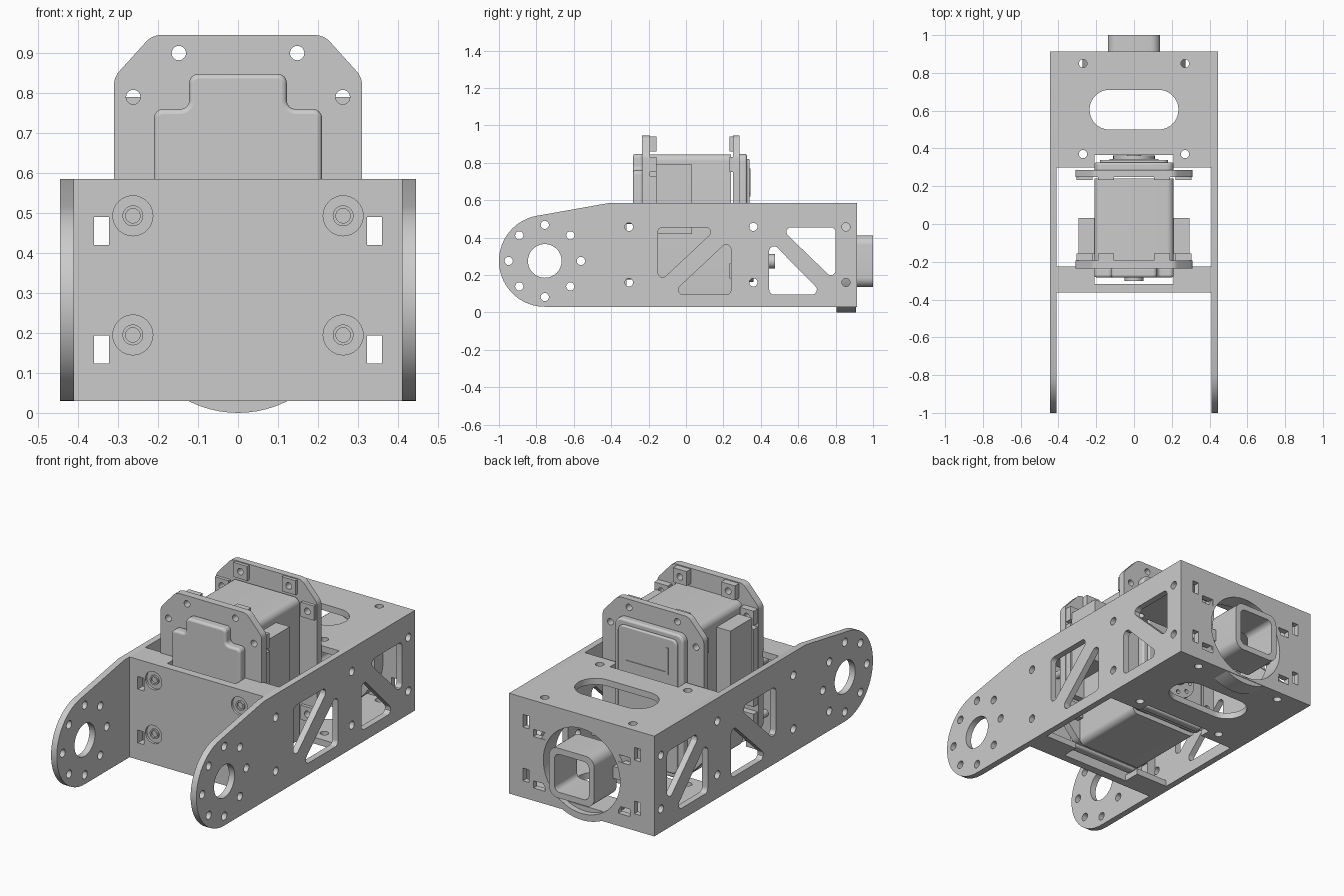
import bpy, bmesh
from math import sin, cos, pi, radians, tan
from mathutils import Vector

if "Cube" in bpy.data.objects:
    bpy.data.objects.remove(bpy.data.objects["Cube"])

AXES = {'x': lambda u, v, w: (w, u, v), 'y': lambda u, v, w: (u, w, v), 'z': lambda u, v, w: (u, v, w)}


def circle(u, v, r, n=32):
    return [(u + r * cos(2 * pi * i / n), v + r * sin(2 * pi * i / n)) for i in range(n)]


def rect(u0, u1, v0, v1):
    return [(u0, v0), (u1, v0), (u1, v1), (u0, v1)]


def rounded(pts, r, n=6):
    """Fillet every corner of a polygon."""
    out = []
    for i, p in enumerate(pts):
        p = Vector(p)
        a = (Vector(pts[i - 1]) - p).normalized()
        b = (Vector(pts[(i + 1) % len(pts)]) - p).normalized()
        half = a.angle(b) / 2
        c = p + (a + b).normalized() * r / sin(half)
        s, e = p + a * r / tan(half) - c, p + b * r / tan(half) - c
        for k in range(n + 1):
            d = s.lerp(e, k / n).normalized() * r
            out.append(tuple(c + d))
    return out


def prism(name, outline, axis, a, b, holes=(), bevel=0):
    """Extrude a profile with holes between a and b along an axis."""
    cu = bpy.data.curves.new(name, 'CURVE')
    cu.dimensions, cu.fill_mode, cu.extrude = '2D', 'BOTH', abs(b - a) / 2
    for loop in [outline, *holes]:
        sp = cu.splines.new('POLY')
        sp.points.add(len(loop) - 1)
        for pt, (u, v) in zip(sp.points, loop):
            pt.co = (u, v, 0, 1)
        sp.use_cyclic_u = True
    tmp = bpy.data.objects.new("helper", cu)
    bpy.context.collection.objects.link(tmp)
    dg = bpy.context.evaluated_depsgraph_get()
    me = bpy.data.meshes.new_from_object(tmp.evaluated_get(dg))
    bpy.data.objects.remove(tmp)
    bm = bmesh.new()
    bm.from_mesh(me)
    for v in bm.verts:
        v.co = AXES[axis](v.co.x, v.co.y, v.co.z + (a + b) / 2)
    bmesh.ops.remove_doubles(bm, verts=bm.verts, dist=1e-5)
    if not holes:
        bmesh.ops.dissolve_limit(bm, angle_limit=0.01, verts=bm.verts, edges=bm.edges)
    bmesh.ops.recalc_face_normals(bm, faces=bm.faces)
    bm.to_mesh(me)
    bm.free()
    me.name = name
    ob = bpy.data.objects.new(name, me)
    bpy.context.collection.objects.link(ob)
    bpy.ops.object.select_all(action='DESELECT')
    ob.select_set(True)
    bpy.context.view_layer.objects.active = ob
    bpy.ops.object.shade_smooth_by_angle(angle=radians(32))
    if bevel:
        m = ob.modifiers.new("edge_round", 'BEVEL')
        m.width, m.segments, m.limit_method, m.angle_limit = bevel, 3, 'ANGLE', radians(50)
    return ob


# Side plates with round pivot ends, screw holes and triangular windows
PY, PZ = -0.755, 0.275
arc = [(PY + 0.245 * cos(radians(270 - 5 * i)), PZ + 0.245 * sin(radians(270 - 5 * i))) for i in range(35)]
side = arc + [(-0.41, 0.585), (0.913, 0.585), (0.913, 0.03)]
holes = [circle(PY, PZ, 0.09, 48)]
holes += [circle(PY + 0.193 * cos(i * pi / 4), PZ + 0.193 * sin(i * pi / 4), 0.022, 20) for i in range(8)]
holes += [circle(y, z, 0.022, 20) for y in (-0.305, 0.36, 0.855) for z in (0.16, 0.457)]
holes += [rounded(t, 0.025) for t in (
    [(-0.15, 0.455), (0.17, 0.455), (-0.15, 0.155)],
    [(0.24, 0.095), (0.24, 0.395), (-0.08, 0.095)],
    [(0.80, 0.455), (0.50, 0.455), (0.80, 0.165)],
    [(0.445, 0.095), (0.445, 0.39), (0.735, 0.095)])]
for s, n in ((-1, "left"), (1, "right")):
    prism(n + "_side_plate", side, 'x', s * 0.41, s * 0.445, holes)

# Front bracket: wall with counterbores and slots, notched flanges
slots = [rect(min(s * 0.323, s * 0.36), max(s * 0.323, s * 0.36), z, z + 0.07)
         for s in (-1, 1) for z in (0.123, 0.42)]
bolts = [(s * 0.263, z) for s in (-1, 1) for z in (0.195, 0.493)]
prism("front_wall_face", rect(-0.41, 0.41, 0.03, 0.585), 'y', -0.363, -0.35,
      slots + [circle(x, z, 0.05) for x, z in bolts])
prism("front_wall", rect(-0.41, 0.41, 0.03, 0.585), 'y', -0.35, -0.318, slots)
for x, z in bolts:
    prism("front_screw_head", circle(x, z, 0.026), 'y', -0.36, -0.35, [circle(x, z, 0.018)])
    prism("front_screw", circle(x, z, 0.02, 20), 'y', -0.318, -0.23)
for n, z in (("bottom", 0.03), ("top", 0.55)):
    for s in (-1, 1):
        prism("front_%s_flange" % n, rect(min(s * 0.21, s * 0.41), max(s * 0.21, s * 0.41), -0.318, -0.225),
              'z', z, z + 0.035)

# Rear bracket: notched top and bottom plates with a long slot, and a rear wall
plate = [(-0.41, 0.30), (-0.21, 0.30), (-0.21, 0.365), (0.21, 0.365),
         (0.21, 0.30), (0.41, 0.30), (0.41, 0.88), (-0.41, 0.88)]
plate_holes = [rounded(rect(-0.235, 0.235, 0.50, 0.71), 0.104, 12)]
plate_holes += [circle(s * 0.27, y, 0.022, 20) for s in (-1, 1) for y in (0.37, 0.85)]
for n, z in (("bottom", 0.03), ("top", 0.55)):
    prism("rear_%s_plate" % n, plate, 'z', z, z + 0.035, plate_holes)
tabs = [rect(s * 0.26 - 0.035, s * 0.26 + 0.035, z, z + 0.04) for s in (-1, 1) for z in (0.10, 0.385)]
prism("rear_wall", rect(-0.41, 0.41, 0.03, 0.585), 'y', 0.88, 0.913,
      slots + tabs + [circle(0, 0.273, 0.235, 64)])

# Rear ring and square coupling tube
prism("rear_ring", circle(0, 0.273, 0.273, 72), 'y', 0.805, 0.91, [circle(0, 0.273, 0.235, 72)])
prism("coupling_tube", rounded(rect(-0.138, 0.138, 0.135, 0.411), 0.05), 'y', 0.805, 1.0,
      [rounded(rect(-0.105, 0.105, 0.168, 0.378), 0.03)])
for s in (-1, 1):
    prism("ring_spoke", rect(s * 0.19 - 0.055, s * 0.19 + 0.055, 0.24, 0.306), 'y', 0.806, 0.835)

# Motor body, covers and mounting flanges
prism("motor_body", rounded(rect(-0.21, 0.21, 0.045, 0.845), 0.035), 'y', -0.195, 0.24)
prism("motor_front_cover", rounded([(-0.21, 0.05), (0.21, 0.05), (0.21, 0.76), (0.122, 0.76),
      (0.122, 0.848), (-0.122, 0.848), (-0.122, 0.76), (-0.21, 0.76)], 0.022), 'y', -0.283, -0.23, bevel=0.012)
prism("motor_rear_cover", rounded(rect(-0.21, 0.21, 0.05, 0.848), 0.04), 'y', 0.28, 0.325, bevel=0.01)
prism("motor_rear_panel", rounded(rect(-0.18, 0.18, 0.08, 0.82), 0.03), 'y', 0.32, 0.34, bevel=0.006)
prism("panel_ridge", [(-0.13, 0.62), (0.13, 0.62), (0.13, 0.635), (-0.115, 0.635), (-0.115, 0.77), (-0.13, 0.77)],
      'y', 0.338, 0.344)
flange = rounded([(-0.215, 0.065), (0.215, 0.065), (0.31, 0.17), (0.31, 0.84),
                  (0.215, 0.945), (-0.215, 0.945), (-0.31, 0.84), (-0.31, 0.17)], 0.05)
mounts = [(s * x, z) for s in (-1, 1) for x, z in ((0.148, 0.90), (0.262, 0.79), (0.148, 0.11), (0.262, 0.22))]
mount_holes = [circle(x, z, 0.018, 20) for x, z in mounts]
prism("motor_front_flange", flange, 'y', -0.235, -0.193, mount_holes)
prism("motor_rear_flange", flange, 'y', 0.25, 0.287, mount_holes)

# Nut lugs behind the flange holes, with a web stepping up the side edge
for x, z in mounts:
    for n, a, b in (("front", -0.193, -0.157), ("rear", 0.232, 0.25)):
        prism(n + "_nut_lug", rect(x - 0.042, x + 0.042, z - 0.04, z + 0.04), 'y', a, b, [circle(x, z, 0.018, 20)])
for s in (-1, 1):
    prism("flange_web", rect(s * 0.255 - 0.05, s * 0.255 + 0.05, 0.30, 0.73), 'y', -0.193, -0.157)
    # Cable sockets on the motor sides
    prism("cable_socket", rect(s * 0.25 - 0.045, s * 0.25 + 0.045, 0.42, 0.79), 'y', -0.158, 0.033)

# Output horn, shaft and front idler
prism("output_horn", circle(0, 0.273, 0.11, 48), 'y', 0.335, 0.362,
      [circle(0.08 * cos(i * pi / 4), 0.273 + 0.08 * sin(i * pi / 4), 0.012, 12) for i in range(8)])
prism("output_shaft", circle(0, 0.273, 0.038), 'y', 0.34, 0.475)
prism("front_idler", circle(0, 0.273, 0.05), 'y', -0.302, -0.28)
